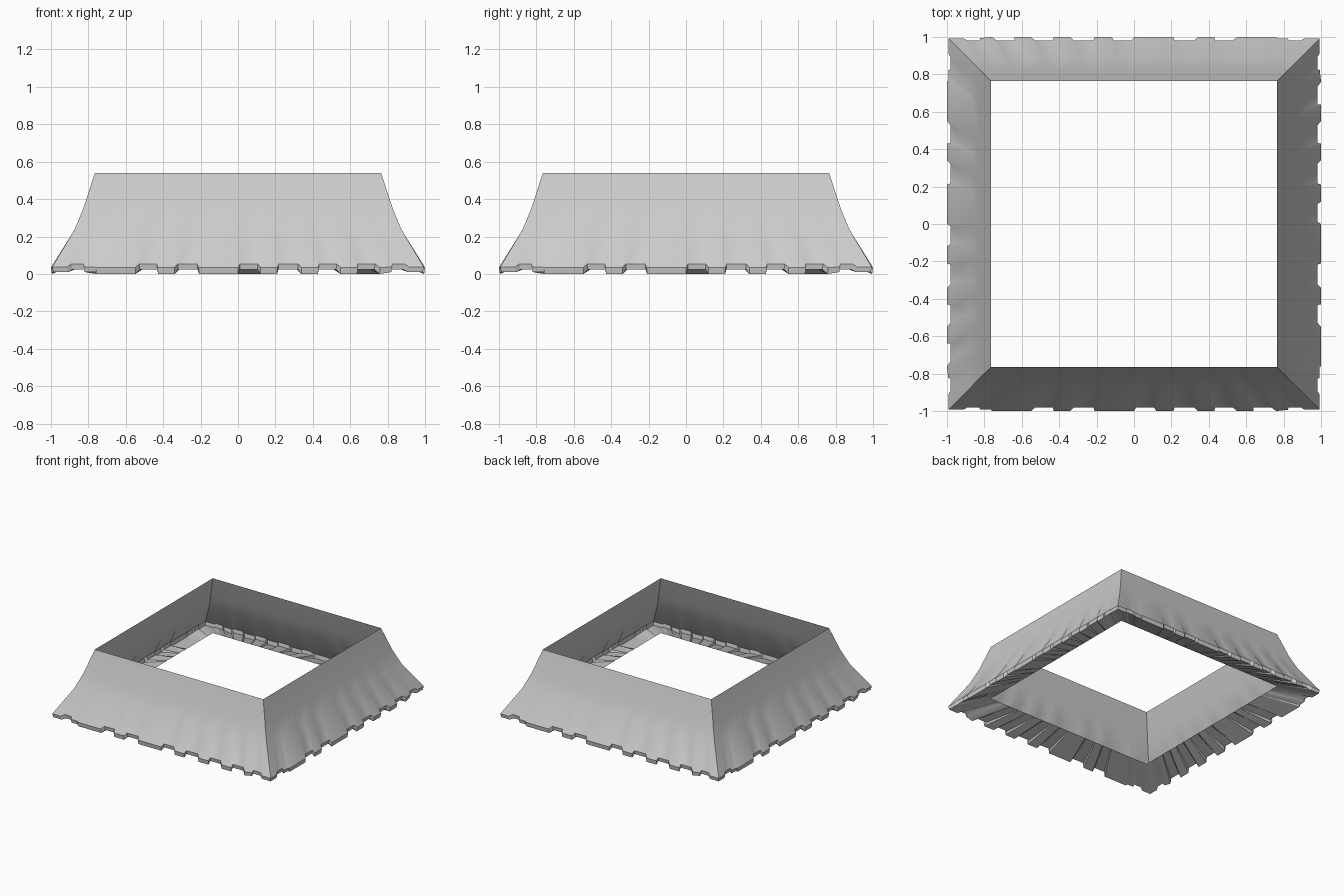
import bpy, bmesh, math
from mathutils import Matrix

cube = bpy.data.objects.get("Cube")
if cube:
    bpy.data.objects.remove(cube, do_unlink=True)

grey = bpy.data.materials.new("plain grey")
grey.use_nodes = True
colour = (0.6, 0.6, 0.6, 1)
grey.diffuse_color = colour
grey.node_tree.nodes["Principled BSDF"].inputs["Base Color"].default_value = colour

# Sections as (distance from centre, height)
SOFFIT_INNER = (0.765, 0.09)
SLOPE = [(0.875, 0.235), (0.827, 0.35), (0.765, 0.54)]
EAVE = {  # bottom and top of the eave edge
    "tile": [(0.995, 0.0), (1.0, 0.034)],
    "corner": [(0.988, 0.01), (0.993, 0.038)],
    "notch": [(0.975, 0.024), (0.98, 0.054)],
}
NOTCHES = [(-0.92, -0.83), (-0.55, -0.43), (-0.34, -0.21), (0, 0.12),
           (0.21, 0.34), (0.43, 0.55), (0.64, 0.76), (0.83, 0.92)]
CORNER = 0.765
TAPER = 0.012


def eave_columns():
    """Positions along one side with the kind of edge at each."""
    cols = [(-1, "corner"), (1, "corner"),
            (-CORNER - 0.003, "corner"), (-CORNER + 0.003, "tile")]
    for a, b in NOTCHES:
        for pos, step in ((a, TAPER), (b, -TAPER)):
            solid = "corner" if abs(pos) > CORNER else "tile"
            cols += [(pos, solid), (pos + step, "notch")]
    return sorted(cols)


def add_side(bm, turn):
    """One flared roof face with its notched eave and soffit."""
    grid = []
    for u, kind in eave_columns():
        section = [SOFFIT_INNER] + EAVE[kind] + SLOPE
        grid.append([bm.verts.new(turn @ Matrix.Translation((u * d, -d, z)).to_translation())
                     for d, z in section])
    for left, right in zip(grid, grid[1:]):
        for j in range(len(left) - 1):
            bm.faces.new((left[j], right[j], right[j + 1], left[j + 1]))


# Four identical sides joined along the hips
bm = bmesh.new()
for k in range(4):
    add_side(bm, Matrix.Rotation(k * math.pi / 2, 3, "Z"))
bmesh.ops.remove_doubles(bm, verts=bm.verts, dist=0.0005)
mesh = bpy.data.meshes.new("skirt_roof")
bm.to_mesh(mesh)
bm.free()
mesh.materials.append(grey)
roof = bpy.data.objects.new("skirt_roof", mesh)
bpy.context.collection.objects.link(roof)

bpy.context.view_layer.objects.active = roof
roof.select_set(True)
bpy.ops.object.shade_smooth_by_angle(angle=math.radians(30))
